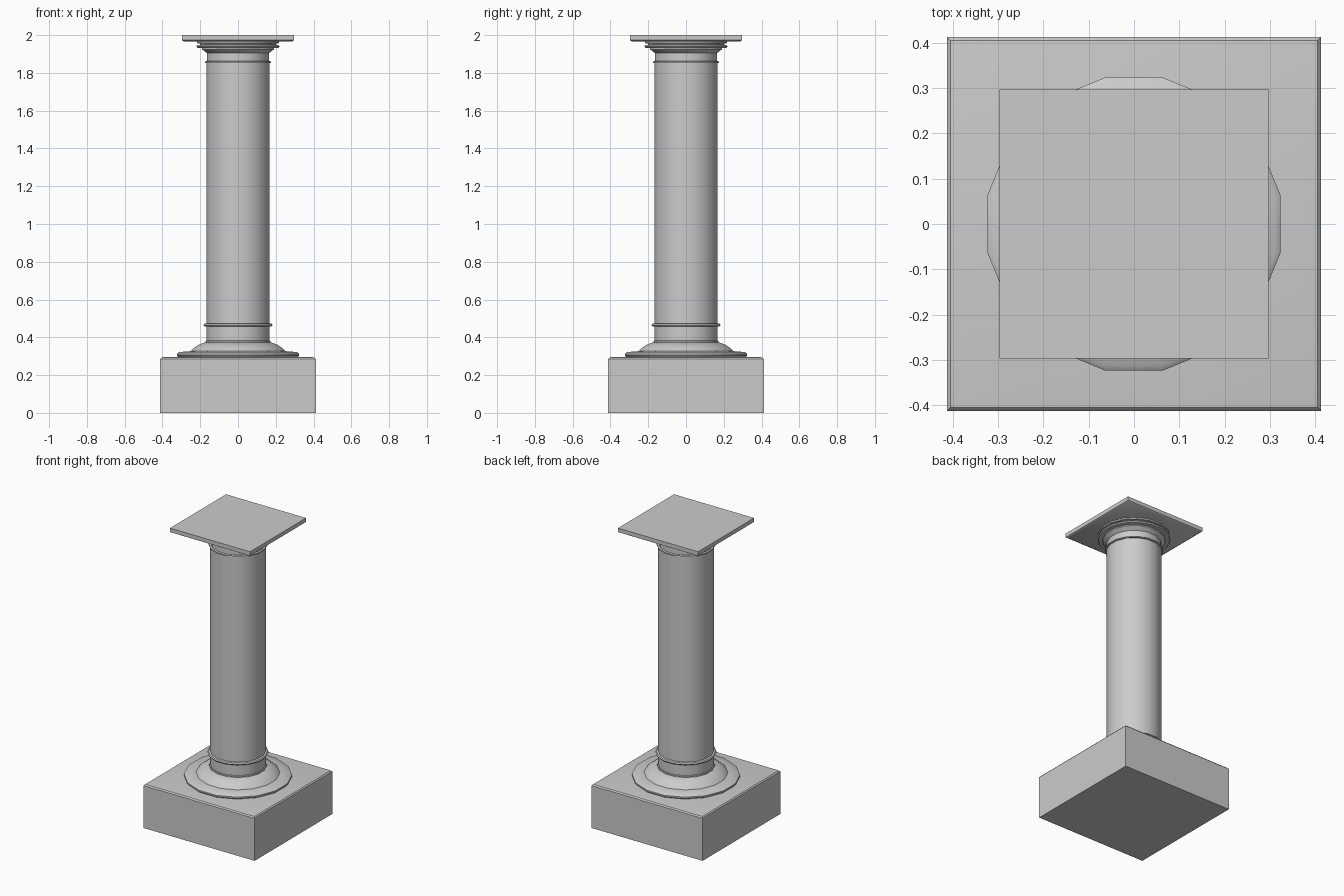
import bpy, bmesh
from math import pi, cos, sin, radians

if "Cube" in bpy.data.objects:
    bpy.data.objects.remove(bpy.data.objects["Cube"])

SIDES = 16


def finish(bm, name, angle=35):
    bmesh.ops.recalc_face_normals(bm, faces=bm.faces)
    mesh = bpy.data.meshes.new(name)
    bm.to_mesh(mesh)
    bm.free()
    obj = bpy.data.objects.new(name, mesh)
    bpy.context.collection.objects.link(obj)
    bpy.ops.object.select_all(action='DESELECT')
    obj.select_set(True)
    bpy.context.view_layer.objects.active = obj
    bpy.ops.object.shade_smooth_by_angle(angle=radians(angle))
    return obj


def loft(name, rings):
    """Bridge a stack of equal-length vertex rings and cap both ends."""
    bm = bmesh.new()
    loops = [[bm.verts.new(p) for p in ring] for ring in rings]
    n = len(loops[0])
    for a, b in zip(loops, loops[1:]):
        for i in range(n):
            j = (i + 1) % n
            bm.faces.new((a[i], a[j], b[j], b[i]))
    bm.faces.new(loops[0][::-1])
    bm.faces.new(loops[-1])
    return finish(bm, name)


def turned(name, profile):
    """16-sided turned part; profile gives (distance to flat side, z)."""
    k = 1 / cos(pi / SIDES)
    return loft(name, [[(r * k * cos((i + .5) * 2 * pi / SIDES),
                         r * k * sin((i + .5) * 2 * pi / SIDES), z)
                        for i in range(SIDES)] for r, z in profile])


def slab(name, profile):
    """Square part; profile gives (half width, z)."""
    return loft(name, [[(sx * h, sy * h, z) for sx, sy in
                        ((-1, -1), (1, -1), (1, 1), (-1, 1))]
                       for h, z in profile])


# square plinth with softened top edge
slab("plinth", [(.412, 0), (.412, .285), (.405, .293), (.385, .297)])

# stepped round base and neck
turned("column_base", [(.315, .295), (.323, .304), (.323, .313), (.312, .322),
                       (.25, .327), (.235, .343), (.21, .36), (.185, .370),
                       (.172, .373), (.172, .381), (.166, .383), (.166, .46)])

# ring under the shaft
turned("lower_ring", [(.165, .456), (.178, .458), (.183, .465),
                      (.178, .472), (.165, .475)])

# long plain shaft
turned("shaft", [(.167, .465), (.167, 1.86)])

# ring over the shaft
turned("upper_ring", [(.165, 1.851), (.175, 1.853), (.175, 1.860), (.165, 1.863)])

# flared capital
turned("capital", [(.165, 1.855), (.165, 1.905), (.178, 1.915), (.19, 1.925),
                   (.19, 1.932), (.215, 1.933), (.221, 1.94), (.215, 1.947),
                   (.202, 1.949), (.202, 1.956), (.217, 1.957), (.217, 1.972)])

# square top slab
slab("abacus", [(.285, 1.966), (.297, 1.973), (.297, 2.0)])
